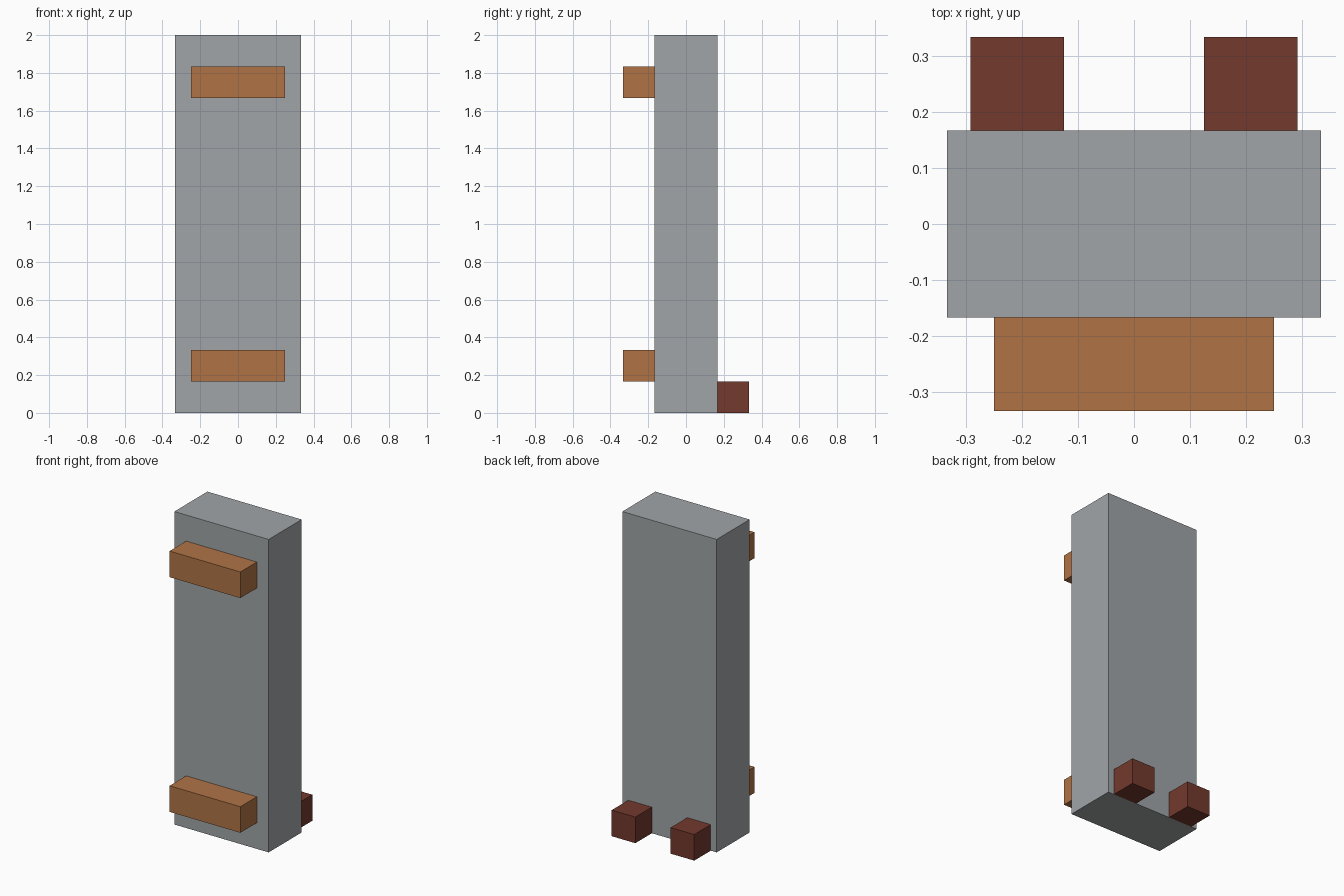
import bpy
import bmesh
from mathutils import Vector

default = bpy.data.objects.get("Cube")
if default:
    bpy.data.objects.remove(default, do_unlink=True)

U = 1 / 6  # the model sits on a twelve-unit-tall grid


def make_material(name, colour):
    mat = bpy.data.materials.new(name)
    mat.use_nodes = True
    mat.diffuse_color = (*colour, 1)
    mat.node_tree.nodes["Principled BSDF"].inputs["Base Color"].default_value = (*colour, 1)
    return mat


def make_box(name, centre, size, mat):
    """Flat-sided box, with centre and size given in grid units."""
    bm = bmesh.new()
    bmesh.ops.create_cube(bm, size=1)
    bmesh.ops.scale(bm, vec=Vector(size) * U, verts=bm.verts)
    mesh = bpy.data.meshes.new(name)
    bm.to_mesh(mesh)
    bm.free()
    mesh.materials.append(mat)
    obj = bpy.data.objects.new(name, mesh)
    obj.location = Vector(centre) * U
    bpy.context.collection.objects.link(obj)
    return obj


grey = make_material("stone grey", (0.356, 0.376, 0.386))
orange = make_material("copper orange", (0.434, 0.174, 0.061))
brown = make_material("dark red brown", (0.171, 0.041, 0.026))

# Tall main slab
make_box("body_slab", (0, 0, 6), (4, 2, 12), grey)

# Horizontal bars across the front
for name, z in (("lower_front_bar", 1.5), ("upper_front_bar", 10.5)):
    make_box(name, (0, -1.5, z), (3, 1, 1), orange)

# Small feet at the back
for name, side in (("left_back_foot", 1), ("right_back_foot", -1)):
    make_box(name, (side * 1.25, 1.5, 0.5), (1, 1, 1), brown)
